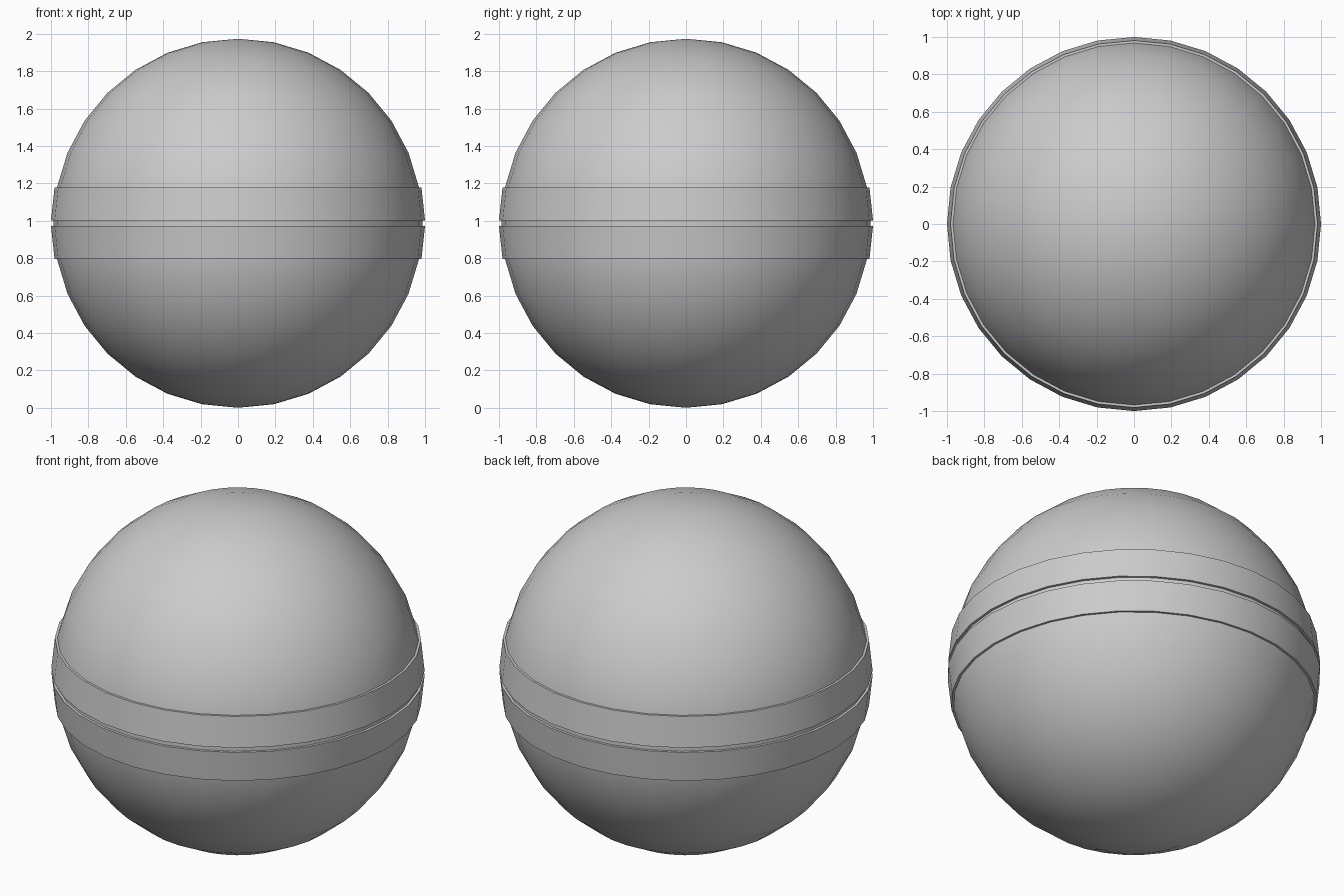
import bpy, bmesh, math

if "Cube" in bpy.data.objects:
    bpy.data.objects.remove(bpy.data.objects["Cube"])

R, CZ, SEG = 0.9865, 0.9865, 32
STEP = 2 * math.pi / SEG


def finish(ob):
    bpy.ops.object.select_all(action='DESELECT')
    ob.select_set(True)
    bpy.context.view_layer.objects.active = ob
    bpy.ops.object.shade_smooth_by_angle(angle=math.radians(30))


# Round core
bpy.ops.mesh.primitive_uv_sphere_add(segments=SEG, ring_count=16, radius=R, location=(0, 0, CZ))
core = bpy.context.object
core.name = "ball_core"
finish(core)


# Raised band: a closed cross-section swept around z
def band(name, side):
    rz = R * math.sin(STEP)
    rr = R * math.cos(STEP)
    profile = [(R - 0.003, 0.0135), (1.0, 0.0135), (0.981, rz - 0.002), (rr - 0.002, rz - 0.002)]
    bm = bmesh.new()
    rings = [[bm.verts.new((r * math.cos(i * STEP), r * math.sin(i * STEP), side * z))
              for r, z in profile] for i in range(SEG)]
    for i in range(SEG):
        a, b = rings[i], rings[(i + 1) % SEG]
        for j in range(4):
            k = (j + 1) % 4
            bm.faces.new((a[j], b[j], b[k], a[k]))
    bmesh.ops.recalc_face_normals(bm, faces=bm.faces[:])
    me = bpy.data.meshes.new(name)
    bm.to_mesh(me)
    bm.free()
    ob = bpy.data.objects.new(name, me)
    ob.location.z = CZ
    bpy.context.collection.objects.link(ob)
    finish(ob)


band("upper_band", 1)
band("lower_band", -1)
